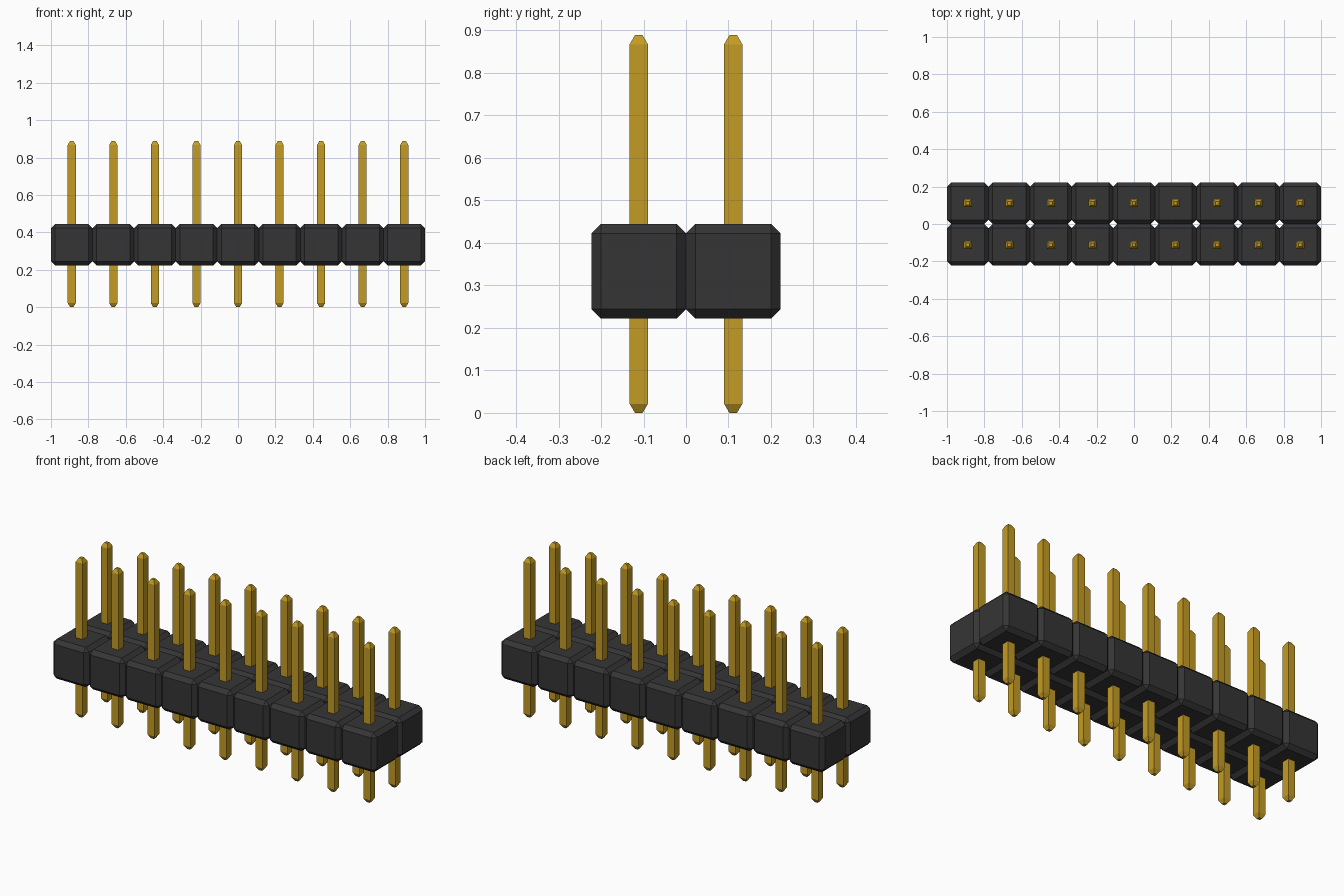
import bpy
import bmesh

if "Cube" in bpy.data.objects:
    bpy.data.objects.remove(bpy.data.objects["Cube"], do_unlink=True)

COLS, ROWS = 9, 2
PITCH = 2.0 / COLS
CHAMFER = 0.022
PIN_HALF, TIP_HALF, TIP_LEN = 0.0215, 0.009, 0.0215
PIN_TOP = 4 * PITCH
X0 = -(COLS - 1) * PITCH / 2
Y0 = -(ROWS - 1) * PITCH / 2


def material(name, rgb):
    mat = bpy.data.materials.new(name)
    mat.use_nodes = True
    color = (*rgb, 1.0)
    mat.diffuse_color = color
    mat.node_tree.nodes["Principled BSDF"].inputs["Base Color"].default_value = color
    return mat


def add_object(name, bm, mat, z):
    mesh = bpy.data.meshes.new(name)
    bm.normal_update()
    bm.to_mesh(mesh)
    bm.free()
    mesh.materials.append(mat)
    obj = bpy.data.objects.new(name, mesh)
    obj.location = (X0, Y0, z)
    bpy.context.collection.objects.link(obj)
    return obj


def repeat_on_grid(obj):
    for label, count, offset in (("columns", COLS, (PITCH, 0, 0)),
                                 ("rows", ROWS, (0, PITCH, 0))):
        mod = obj.modifiers.new(label, "ARRAY")
        mod.count = count
        mod.use_relative_offset = False
        mod.use_constant_offset = True
        mod.constant_offset_displace = offset


black = material("black plastic", (0.036, 0.036, 0.036))
gold = material("gold metal", (0.55, 0.33, 0.018))

# Chamfered housing cells, one around each pin
bm = bmesh.new()
bmesh.ops.create_cube(bm, size=PITCH)
bmesh.ops.bevel(bm, geom=bm.edges[:], offset=CHAMFER, segments=1,
                affect='EDGES', clamp_overlap=True)
housing = add_object("housing_blocks", bm, black, PITCH * 1.5)
repeat_on_grid(housing)

# Square pins with tapered tips, lofted from square rings
bm = bmesh.new()
rings = []
for z, h in ((0, TIP_HALF), (TIP_LEN, PIN_HALF),
             (PIN_TOP - TIP_LEN, PIN_HALF), (PIN_TOP, TIP_HALF)):
    rings.append([bm.verts.new((sx * h, sy * h, z))
                  for sx, sy in ((-1, -1), (1, -1), (1, 1), (-1, 1))])
for low, high in zip(rings, rings[1:]):
    for i in range(4):
        j = (i + 1) % 4
        bm.faces.new((low[i], low[j], high[j], high[i]))
bm.faces.new(rings[0][::-1])
bm.faces.new(rings[-1])
pins = add_object("pins", bm, gold, 0)
repeat_on_grid(pins)
